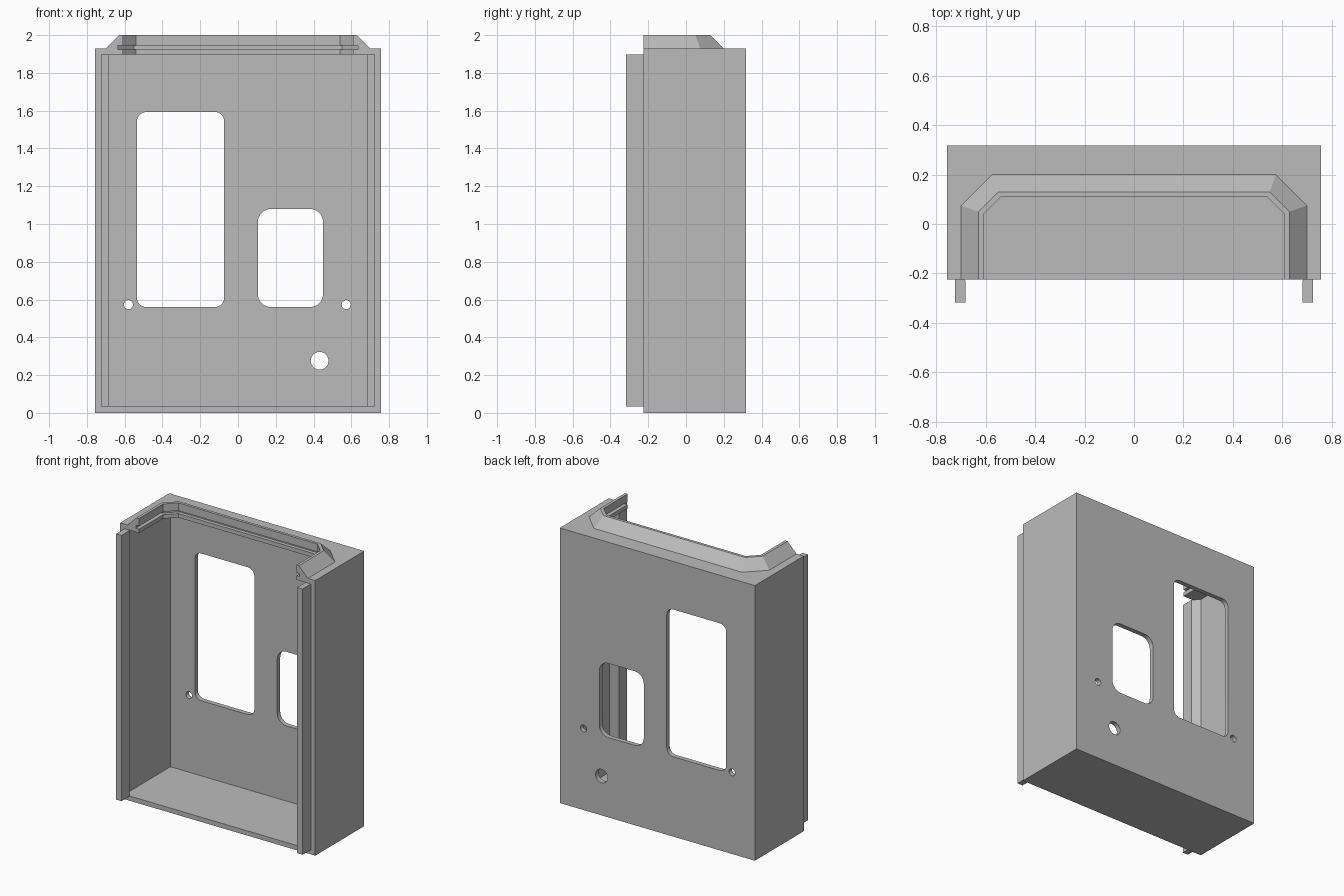
import bpy, bmesh, math
from mathutils import Vector

default = bpy.data.objects.get("Cube")
if default:
    bpy.data.objects.remove(default, do_unlink=True)

grey = bpy.data.materials.new("plain_grey")
grey.use_nodes = True
colour = (0.5, 0.5, 0.5, 1)
grey.diffuse_color = colour
grey.node_tree.nodes["Principled BSDF"].inputs["Base Color"].default_value = colour

WIDTH, FRONT, BACK = 0.757, -0.225, 0.318
TOP, WALL = 1.93, 0.033
INNER = WIDTH - WALL


def loft(name, rings):
    """Closed solid through rings of matching 3D points."""
    bm = bmesh.new()
    loops = [[bm.verts.new(p) for p in ring] for ring in rings]
    bm.faces.new(loops[0])
    bm.faces.new(loops[-1])
    for low, high in zip(loops, loops[1:]):
        for i in range(len(low)):
            j = (i + 1) % len(low)
            bm.faces.new((low[i], low[j], high[j], high[i]))
    bmesh.ops.recalc_face_normals(bm, faces=bm.faces)
    mesh = bpy.data.meshes.new(name)
    bm.to_mesh(mesh)
    bm.free()
    mesh.materials.append(grey)
    obj = bpy.data.objects.new(name, mesh)
    bpy.context.collection.objects.link(obj)
    return obj


def prism(name, outline, z0, z1):
    return loft(name, [[(x, y, z) for x, y in outline] for z in (z0, z1)])


def box(name, x0, x1, y0, y1, z0, z1):
    return prism(name, [(x0, y0), (x1, y0), (x1, y1), (x0, y1)], z0, z1)


def collar(w, yc, xc, yb):
    """Plan with two chamfered back corners, running out past the front."""
    return [(-w, -0.5), (w, -0.5), (w, yc), (xc, yb), (-xc, yb), (-w, yc)]


def rounded_hole(x0, x1, z0, z1, r, steps=8):
    """Rounded rectangle pushed through the back panel."""
    points = []
    corners = [(x1 - r, z1 - r), (x0 + r, z1 - r), (x0 + r, z0 + r), (x1 - r, z0 + r)]
    for k, (cx, cz) in enumerate(corners):
        for i in range(steps + 1):
            a = math.pi / 2 * (k + i / steps)
            points.append((cx + r * math.cos(a), cz + r * math.sin(a)))
    return loft("window_cutter", [[(x, y, z) for x, z in points] for y in (0.2, 0.4)])


def round_hole(cx, cz, r, steps=32):
    ring = [(cx + r * math.cos(2 * math.pi * i / steps),
             cz + r * math.sin(2 * math.pi * i / steps)) for i in range(steps)]
    return loft("hole_cutter", [[(x, y, z) for x, z in ring] for y in (0.2, 0.4)])


def combine(target, tool, operation="DIFFERENCE"):
    tool.hide_render = True
    mod = target.modifiers.new(operation.lower(), "BOOLEAN")
    mod.operation, mod.solver, mod.object = operation, "EXACT", tool
    bpy.context.view_layer.objects.active = target
    bpy.ops.object.modifier_apply(modifier=mod.name)
    bpy.data.objects.remove(tool, do_unlink=True)


# Housing with sloped collar on top
housing = box("housing", -WIDTH, WIDTH, -0.4, BACK, 0, TOP)
base, rim = collar(0.70, 0.075, 0.575, 0.2), collar(0.63, 0.05, 0.55, 0.13)
neck = loft("collar", [[(x, y, z) for x, y in plan]
                       for plan, z in ((base, TOP - 0.015), (base, TOP), (rim, 2.0))])
combine(housing, neck, "UNION")

# Open front, cavity, top opening and its groove
combine(housing, box("cavity", -INNER, INNER, -0.8, BACK - WALL, WALL, TOP - WALL))
combine(housing, prism("opening", collar(0.61, 0.04, 0.54, 0.11), 1.8, 2.1))
combine(housing, prism("groove", collar(0.635, 0.05, 0.55, 0.135), 1.925, 1.945))
combine(housing, box("front_trim", -1, 1, -0.9, FRONT, -0.1, 2.1))

# Back panel windows and screw holes
combine(housing, rounded_hole(-0.535, -0.073, 0.56, 1.593, 0.05))
combine(housing, rounded_hole(0.105, 0.45, 0.56, 1.08, 0.07))
for x, z, r in ((-0.58, 0.573, 0.024), (0.573, 0.573, 0.024), (0.432, 0.276, 0.047)):
    combine(housing, round_hole(x, z, r))

# Locating rails inside both side walls, chamfered behind
for side, name in ((1, "left_rail"), (-1, "right_rail")):
    plan = [(0.682, -0.318), (INNER, -0.318), (INNER, -0.185), (0.682, -0.23)]
    prism(name, [(side * x, y) for x, y in plan], WALL, TOP - WALL)

# Smooth the rounded corners, keep the edges sharp
bpy.ops.object.select_all(action="DESELECT")
housing.select_set(True)
bpy.context.view_layer.objects.active = housing
bpy.ops.object.shade_smooth_by_angle(angle=math.radians(30))
